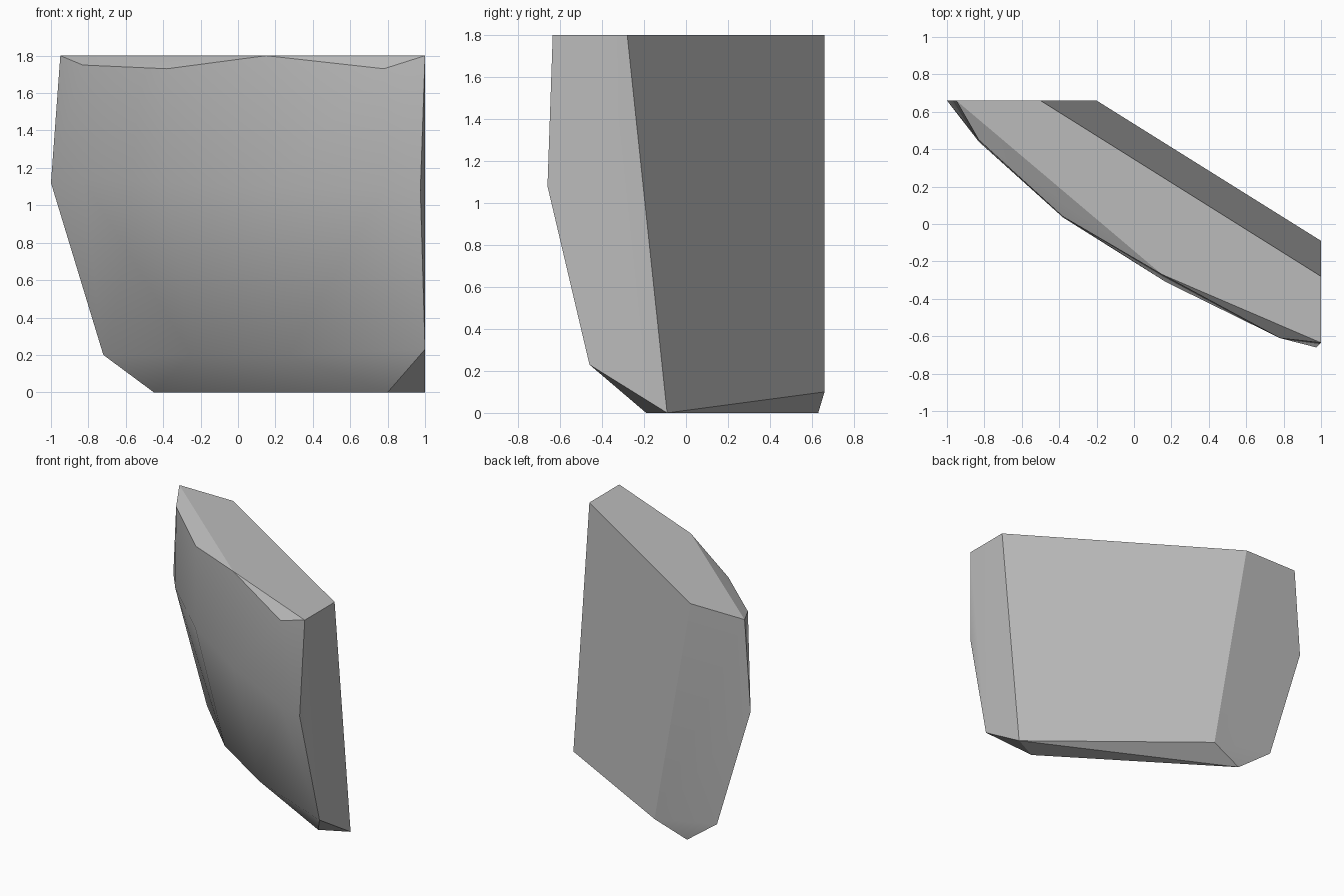
import bpy
import bmesh
import math

# Remove the default cube only
default_cube = bpy.data.objects.get("Cube")
if default_cube:
    bpy.data.objects.remove(default_cube, do_unlink=True)


def make_material(name, colour):
    material = bpy.data.materials.new(name)
    material.use_nodes = True
    material.diffuse_color = colour
    shader = next(n for n in material.node_tree.nodes if n.type == 'BSDF_PRINCIPLED')
    shader.inputs["Base Color"].default_value = colour
    shader.inputs["Roughness"].default_value = 0.9
    return material


def make_hull(name, rows, material):
    """Wrap a convex stone surface around the given rows of corners."""
    bm = bmesh.new()
    for row in rows:
        for corner in row:
            bm.verts.new(corner)
    hull = bmesh.ops.convex_hull(bm, input=bm.verts[:])
    loose = {g for g in hull["geom_interior"] + hull["geom_unused"]
             if isinstance(g, bmesh.types.BMVert)}
    bmesh.ops.delete(bm, geom=list(loose), context='VERTS')
    # Merge coplanar triangles into clean facets
    bmesh.ops.dissolve_limit(bm, angle_limit=math.radians(1),
                             verts=bm.verts[:], edges=bm.edges[:])
    bmesh.ops.recalc_face_normals(bm, faces=bm.faces[:])
    mesh = bpy.data.meshes.new(name)
    bm.to_mesh(mesh)
    bm.free()
    mesh.materials.append(material)
    stone = bpy.data.objects.new(name, mesh)
    bpy.context.collection.objects.link(stone)
    return stone


BACK = 0.66    # flat plane at the rear
TOP = 1.8      # flat plane on top

# Flat top facet
top_facet = [(-0.95, BACK, TOP), (-0.5, BACK, TOP), (1, -0.28, TOP),
             (1, -0.635, TOP), (0.15, -0.27, TOP)]

# Chipped rim below the top at the front
rim = [(-0.83, 0.45, 1.75), (-0.38, 0.04, 1.73), (0.78, -0.61, 1.73)]

# Widest row of the bulging front
belly = [(-1, BACK, 1.12), (-0.83, 0.44, 1.14), (-0.38, 0.035, 1.12),
         (0.17, -0.31, 1.1), (0.78, -0.61, 1.09), (0.975, -0.66, 1.08)]

# Row above the undercut
lower_row = [(-0.72, BACK, 0.2), (-0.25, 0.2, 0.2), (0.27, -0.13, 0.2),
             (1, -0.46, 0.23), (-0.2, BACK, 0.1)]

# Flat base facet
base_facet = [(-0.45, 0.63, 0), (0.8, -0.19, 0), (1, -0.09, 0)]

grey_stone = make_material("grey_stone", (0.5, 0.5, 0.5, 1))
slab = make_hull("rock_slab", [top_facet, rim, belly, lower_row, base_facet],
                 grey_stone)

# Soft shading on the bulge, crisp edges elsewhere
bpy.ops.object.select_all(action='DESELECT')
bpy.context.view_layer.objects.active = slab
slab.select_set(True)
bpy.ops.object.shade_smooth_by_angle(angle=math.radians(30))
